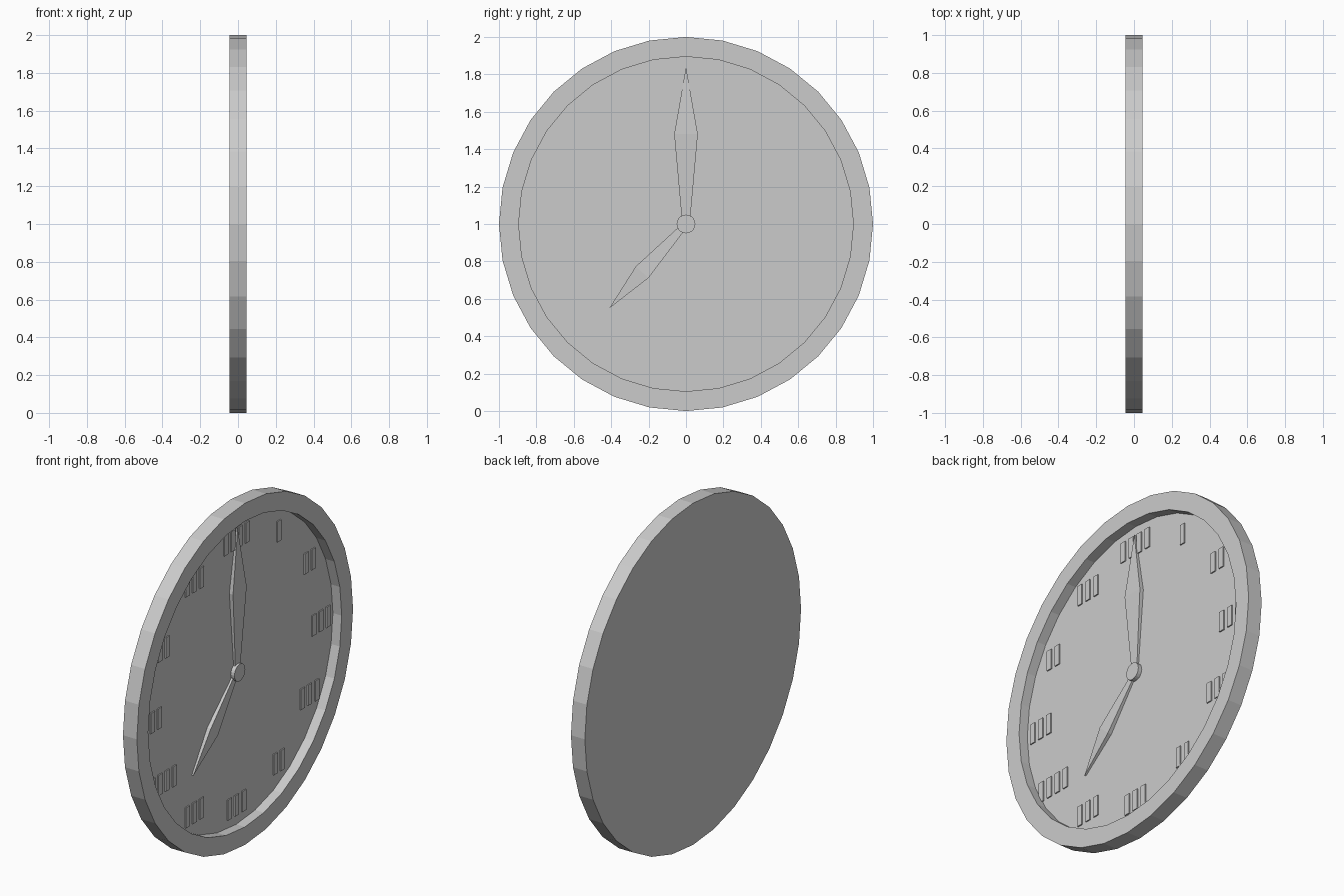
import bpy, bmesh
from math import sin, cos, pi, radians
from mathutils import Matrix, Vector

if "Cube" in bpy.data.objects:
    bpy.data.objects.remove(bpy.data.objects["Cube"])

SIDES, CENTRE = 32, Vector((0, 0, 1))
BACK, FACE, FRONT = -0.045, -0.012, 0.045


def finish(bm, name):
    bmesh.ops.recalc_face_normals(bm, faces=bm.faces)
    mesh = bpy.data.meshes.new(name)
    bm.to_mesh(mesh)
    bm.free()
    obj = bpy.data.objects.new(name, mesh)
    obj.location = CENTRE
    bpy.context.collection.objects.link(obj)
    return obj


def lathe(name, profile, sides):
    """Turn (x, radius) rings around the x axis and cap both ends."""
    bm = bmesh.new()
    rings = [[bm.verts.new((x, r * sin(2 * pi * i / sides), r * cos(2 * pi * i / sides)))
              for i in range(sides)] for x, r in profile]
    for a, b in zip(rings, rings[1:]):
        for i in range(sides):
            j = (i + 1) % sides
            bm.faces.new((a[i], a[j], b[j], b[i]))
    bm.faces.new(rings[0])
    bm.faces.new(rings[-1])
    return finish(bm, name)


def hand(name, angle, scale):
    """Tapered pointer, thickest at its widest section."""
    bm = bmesh.new()
    sections = [(0.0, 0.02, -0.002), (0.48, 0.063, 0.012)]  # length, half width, top
    rings = []
    for z, w, top in sections:
        rings.append([bm.verts.new((x, y * scale, z * scale))
                      for x, y in ((FACE, -w), (FACE, w), (top, w), (top, -w))])
    tip = [bm.verts.new((x, 0, 0.84 * scale)) for x in (FACE, -0.002)]
    a, b = rings
    bm.faces.new(a)
    for i in range(4):
        j = (i + 1) % 4
        bm.faces.new((a[i], a[j], b[j], b[i]))
    bm.faces.new((b[0], b[1], tip[0]))
    bm.faces.new((b[2], b[3], tip[1]))
    bm.faces.new((b[1], b[2], tip[1], tip[0]))
    bm.faces.new((b[3], b[0], tip[0], tip[1]))
    obj = finish(bm, name)
    obj.rotation_euler.x = -radians(angle)
    return obj


# Case with solid back, raised rim and recessed dial
lathe("clock_case", [(BACK, 1.0), (FRONT, 1.0), (FRONT, 0.895), (FACE, 0.895)], SIDES)

# Hub and pointers
lathe("hub", [(FACE, 0.05), (0.012, 0.05)], 20)
hand("minute_hand", 0, 1.0)
hand("hour_hand", 222.3, 0.726)

# Plain upright hour bars, grouped to fill each mark's width
bars = [1, 2, 3, 3, 2, 3, 3, 4, 3, 2, 3, 4]
bm = bmesh.new()
for hour, count in enumerate(bars, 1):
    t = radians(30 * hour)
    for k in range(count):
        y = 0.78 * sin(t) + (k - (count - 1) / 2) * 0.066
        size = Matrix.Diagonal((0.014, 0.036, 0.12, 1))
        bmesh.ops.create_cube(bm, size=1, matrix=Matrix.Translation((FACE, y, 0.78 * cos(t))) @ size)
finish(bm, "hour_marks")
